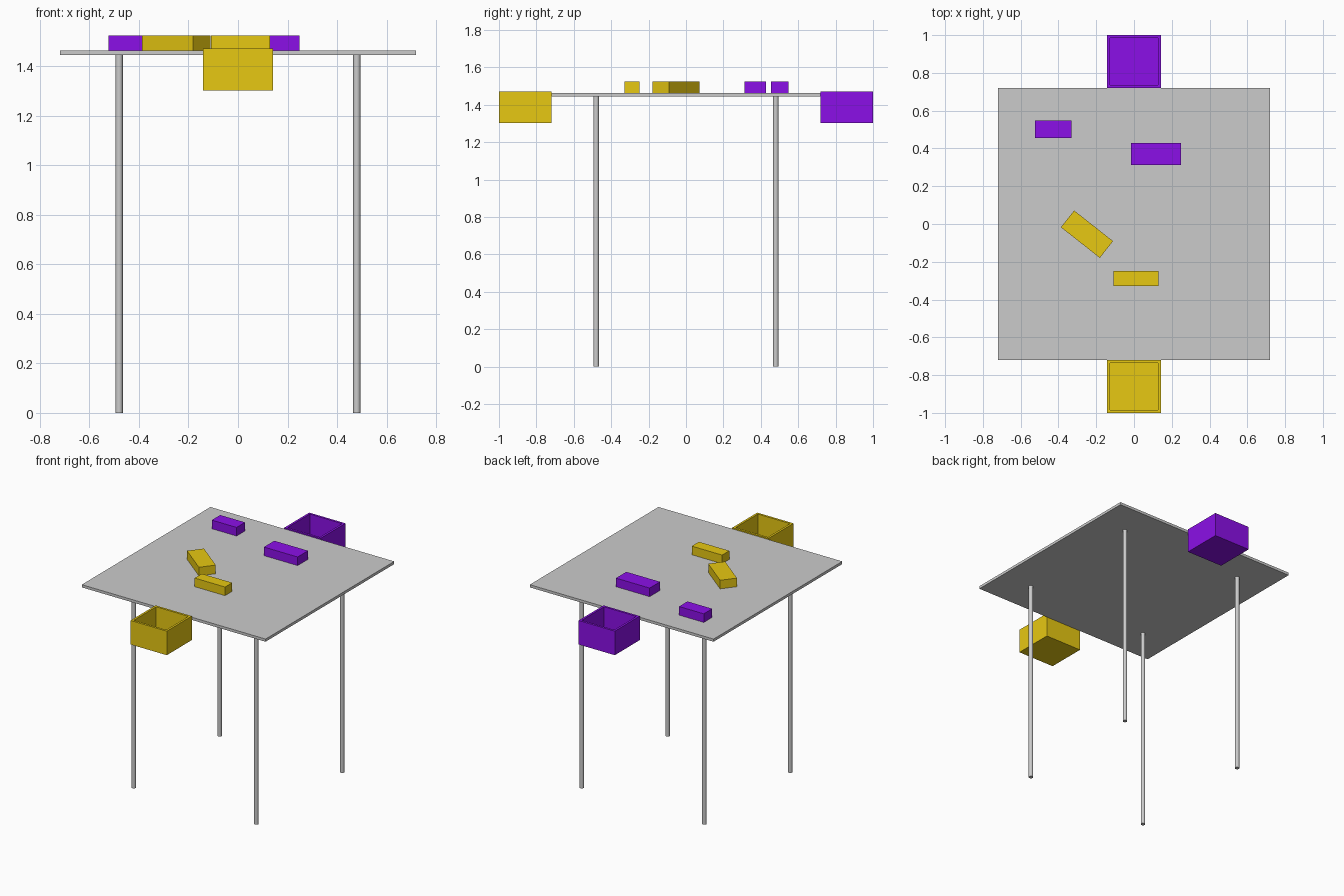
import bpy, bmesh, math
from mathutils import Matrix

if "Cube" in bpy.data.objects:
    bpy.data.objects.remove(bpy.data.objects["Cube"])

TABLE = 0.72           # half width of the table top
TOP_Z = 1.464          # upper surface of the table
UNDER_Z = 1.445        # underside of the table


def make_material(name, rgb):
    mat = bpy.data.materials.new(name)
    mat.diffuse_color = (*rgb, 1)
    mat.use_nodes = True
    mat.node_tree.nodes["Principled BSDF"].inputs["Base Color"].default_value = mat.diffuse_color
    return mat


yellow = make_material("yellow", (0.80, 0.58, 0.006))
purple = make_material("purple", (0.26, 0.005, 0.80))


def finish(name, bm, loc, angle=0, mat=None):
    mesh = bpy.data.meshes.new(name)
    bm.to_mesh(mesh)
    bm.free()
    obj = bpy.data.objects.new(name, mesh)
    obj.location = loc
    obj.rotation_euler.z = math.radians(angle)
    if mat:
        mesh.materials.append(mat)
    bpy.context.collection.objects.link(obj)
    return obj


def box_mesh(size):
    bm = bmesh.new()
    bmesh.ops.create_cube(bm, size=1, matrix=Matrix.Diagonal((*size, 1)))
    return bm


def box(name, size, loc, angle=0, mat=None):
    return finish(name, box_mesh(size), loc, angle, mat)


def bin_box(name, size, loc, wall, mat):
    # Open-topped bin: inset the top face, then push it down to the floor
    bm = box_mesh(size)
    top = max(bm.faces, key=lambda f: f.calc_center_median().z)
    bmesh.ops.inset_region(bm, faces=[top], thickness=wall)
    inner = bmesh.ops.extrude_discrete_faces(bm, faces=[top])["faces"][0]
    bmesh.ops.translate(bm, verts=inner.verts, vec=(0, 0, wall - size[2]))
    return finish(name, bm, loc, 0, mat)


# Table top
box("table_top", (2 * TABLE, 2 * TABLE, TOP_Z - UNDER_Z),
    (0, 0, (TOP_Z + UNDER_Z) / 2))

# Four round legs
for side, sx in (("left", -1), ("right", 1)):
    for end, sy in (("front", -1), ("back", 1)):
        bpy.ops.mesh.primitive_cylinder_add(
            vertices=24, radius=0.0145, depth=UNDER_Z,
            location=(sx * 0.48, sy * 0.48, UNDER_Z / 2))
        leg = bpy.context.object
        leg.name = f"{end}_{side}_leg"
        bpy.ops.object.shade_smooth_by_angle()

# Sorting bins at the front and back edges
for name, sy, mat in (("front_bin", -1, yellow), ("back_bin", 1, purple)):
    bin_box(name, (0.284, 0.28, 0.17), (0, sy * 0.86, 1.387), 0.022, mat)

# Loose blocks on the table: x, y, length, width, turn, material
BLOCK_H = 0.061
blocks = {
    "small_purple_block": (-0.427, 0.502, 0.194, 0.094, 0, purple),
    "large_purple_block": (0.117, 0.370, 0.264, 0.116, 0, purple),
    "turned_yellow_block": (-0.249, -0.054, 0.262, 0.113, -38.2, yellow),
    "straight_yellow_block": (0.010, -0.289, 0.238, 0.080, 0, yellow),
}
for name, (x, y, length, width, turn, mat) in blocks.items():
    box(name, (length, width, BLOCK_H), (x, y, TOP_Z + BLOCK_H / 2), turn, mat)
